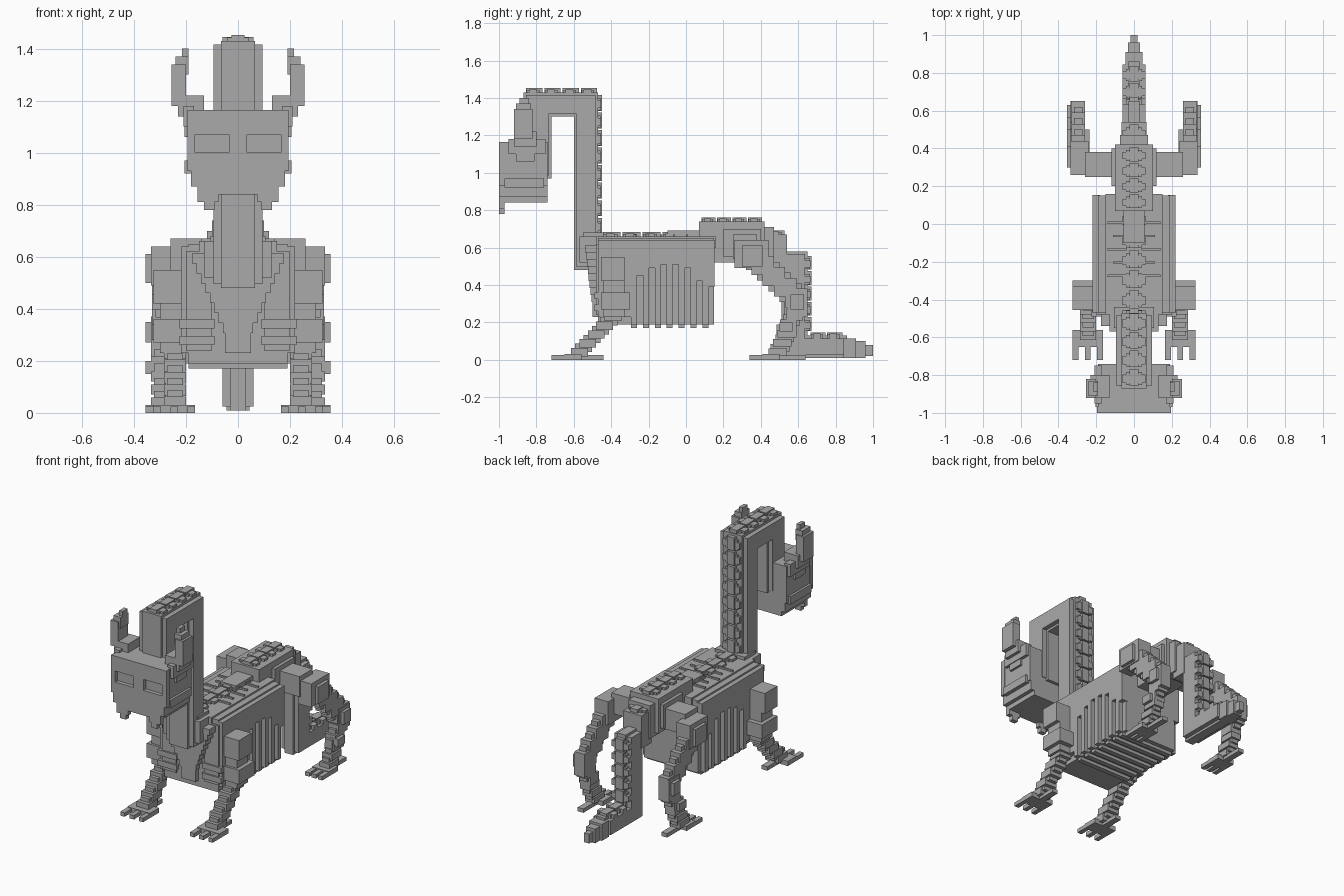
import bpy
import bmesh

default_cube = bpy.data.objects.get("Cube")
if default_cube:
    bpy.data.objects.remove(default_cube)

stone = bpy.data.materials.new("stone grey")
stone.use_nodes = True
grey = (.4, .4, .4, 1)
stone.diffuse_color = grey
stone.node_tree.nodes["Principled BSDF"].inputs["Base Color"].default_value = grey


def build(name, boxes):
    """One flat-shaded object made of axis-aligned boxes."""
    bm = bmesh.new()
    for box in boxes:
        verts = bmesh.ops.create_cube(bm, size=1)["verts"]
        for vert in verts:
            for axis, (low, high) in enumerate(box):
                vert.co[axis] = low if vert.co[axis] < 0 else high
    mesh = bpy.data.meshes.new(name)
    bm.to_mesh(mesh)
    bm.free()
    mesh.materials.append(stone)
    bpy.context.collection.objects.link(bpy.data.objects.new(name, mesh))


def middle(name, half, y, z):
    build(name, [((-half, half), y, z)])


def pair(name, x, y, z):
    build("left_" + name, [(x, y, z)])
    build("right_" + name, [((-x[1], -x[0]), y, z)])


def stepped(name, half, y, z, step=.015):
    """A central beam whose long edges are notched by one step."""
    inner_y, inner_z = [(low + step, high - step) for low, high in (y, z)]
    build(name, [((-half, half), inner_y, inner_z),
                 ((-half + step * 2, half - step * 2), y, z)])


def stairs(name, x, start, end, size, count):
    """Overlapping limb blocks stepping from start to end in the side plane."""
    boxes = []
    for i in range(count):
        t = i / (count - 1)
        inset = .012 * (i % 2)
        centre = [a + (b - a) * t for a, b in zip(start, end)]
        spans = [(c - s / 2, c + s / 2) for c, s in zip(centre, size)]
        boxes.append(((x[0] + inset, x[1] - inset), *spans))
    build("left_" + name, boxes)
    build("right_" + name, [((-b[0][1], -b[0][0]), b[1], b[2]) for b in boxes])


def vertebrae(name, start, end, surface, count, upright=False):
    """Row of wide and narrow bumps on a top face, or on a back face if upright."""
    boxes = []
    pitch = (end - start) / count
    for i in range(count):
        low = start + pitch * i
        for half, a, b, rise in ((.06, .2, .65, .015), (.042, .08, .78, .012),
                                 (.025, .05, .95, .022)):
            along = (low + pitch * a, low + pitch * b)
            out = (surface - .02, surface + rise)
            boxes.append(((-half, half), *((out, along) if upright else (along, out))))
    build(name, boxes)


# Rib cage: solid core, side walls with open slots, ribs crossing the belly
middle("torso_core", .19, (-.47, .15), (.19, .65))
middle("torso_top", .15, (-.48, .16), (.6, .66))
pair("shoulder_wall", (.18, .22), (-.47, -.295), (.23, .64))
slot_tops = (.45, .49, .51, .51, .49, .42, .39)
for i, top in enumerate(slot_tops):
    y = -.295 + i * .064
    pair(f"rib_{i}", (.18, .22), (y, y + .032), (.19, .64))
    pair(f"rib_gap_top_{i}", (.18, .22), (y + .032, y + .064), (top, .64))
    middle(f"belly_rib_{i}", .19, (y, y + .032), (.17, .2))

# Chest: stepped V plate, breast bone and raised side bars
for i in range(9):
    half = .04 + i * .017
    z = .27 + i * .038
    middle(f"chest_plate_{i}", half, (-.5 - i * .005, -.46), (z, z + .038))
middle("breast_bone", .05, (-.5, -.46), (.23, .32))
for z in (.26, .325):
    pair("chest_bar", (.09, .225), (-.49, -.46), (z, z + .035))
pair("chest_side", (.1, .2), (-.48, -.46), (.24, .62))

# Hooked neck
stepped("neck_column", .095, (-.6, -.47), (.48, 1.43))
stepped("neck_arch", .095, (-.87, -.47), (1.3, 1.43))
stepped("neck_drop", .095, (-.87, -.72), (.97, 1.43))
middle("neck_collar", .13, (-.57, -.44), (.52, .66))
middle("neck_collar_top", .105, (-.55, -.44), (.64, .68))
vertebrae("neck_back_spine", .67, 1.42, -.47, 8, upright=True)
vertebrae("neck_top_spine", -.86, -.47, 1.43, 4)

# Head with recessed eyes, jaw and fangs
middle("skull", .19, (-.975, -.74), (.93, 1.165))
middle("brow", .195, (-1, -.97), (1.07, 1.165))
middle("nose_bridge", .035, (-1, -.97), (.99, 1.08))
pair("eye_corner", (.165, .195), (-1, -.97), (.99, 1.08))
middle("cheeks", .195, (-1, -.97), (.93, 1))
middle("upper_jaw", .18, (-1, -.74), (.87, .94))
middle("lower_jaw", .155, (-1, -.74), (.84, .88))
pair("jaw_corner", (.075, .155), (-1, -.97), (.81, .85))
pair("fang", (.09, .13), (-1, -.97), (.78, .82))
pair("cheek_plate", (.17, .205), (-.97, -.76), (.92, .97))

# Ears and upright horns
pair("ear_base", (.17, .21), (-.95, -.75), (1.1, 1.18))
pair("ear_lower", (.17, .205), (-.91, -.81), (1.06, 1.12))
pair("horn_root", (.13, .23), (-.92, -.8), (1.14, 1.22))
pair("horn_middle", (.2, .255), (-.92, -.82), (1.18, 1.34))
pair("horn_upper", (.19, .24), (-.91, -.83), (1.3, 1.37))
pair("horn_tip", (.19, .215), (-.89, -.84), (1.36, 1.4))

# Back spine and raised rib ridges
vertebrae("back_spine", -.45, .08, .66, 5)
middle("rear_back_step", .055, (-.1, .1), (.64, .69))
for i, reach in enumerate((.14, .11, .14, .11, .14)):
    y = -.28 + i * .07
    pair("back_ridge", (.04, reach), (y, y + .012), (.65, .67))

# Pelvis and hips
middle("pelvis", .1, (.07, .42), (.52, .74))
middle("pelvis_side", .12, (.2, .4), (.55, .7))
vertebrae("pelvis_spine", .08, .41, .74, 4)
pair("hip_bar", (.08, .26), (.25, .38), (.54, .67))
pair("hip_joint", (.24, .335), (.26, .44), (.49, .64))
pair("hip_cap", (.3, .355), (.3, .41), (.5, .61))

# Hind legs
stairs("thigh", (.26, .33), (.35, .56), (.59, .33), (.12, .1), 9)
pair("knee", (.26, .335), (.54, .65), (.23, .37))
pair("knee_cap", (.3, .355), (.56, .63), (.27, .35))
stairs("hock", (.26, .335), (.58, .24), (.53, .16), (.09, .06), 4)
pair("hock_cap", (.29, .355), (.5, .57), (.15, .2))
stairs("ankle", (.265, .335), (.54, .14), (.49, .04), (.1, .04), 5)

# Front legs
pair("shoulder", (.21, .325), (-.455, -.33), (.42, .55))
pair("upper_arm", (.21, .3), (-.44, -.33), (.23, .52))
pair("elbow", (.21, .325), (-.455, -.3), (.27, .36))
stairs("forearm", (.2, .285), (-.39, .23), (-.57, .04), (.09, .045), 9)


def foot(name, centre, front, back, width):
    """Flat foot with a heel spur and three forward claws."""
    pair(name + "_sole", (centre - width / 2, centre + width / 2),
         (front + .07, front + .16), (0, .03))
    pair(name + "_heel", (centre - .02, centre + .02), (front + .14, back), (0, .025))
    for side in (-1, 0, 1):
        x = centre + side * (width / 2 - .015)
        pair(name + "_claw", (x - .015, x + .015), (front, front + .09), (0, .025))


foot("front_foot", .245, -.72, -.44, .16)
foot("hind_foot", .295, .34, .64, .12)

# Tail: down from the pelvis, then back along the ground
middle("tail_root", .075, (.38, .47), (.5, .71))
middle("tail_bend", .065, (.44, .54), (.46, .67))
stepped("tail_column", .06, (.51, .65), (.01, .58))
vertebrae("tail_column_spine", .15, .56, .65, 5, upright=True)
vertebrae("tail_bend_spine", .44, .53, .67, 1)
stepped("tail_ground", .06, (.51, .86), (.01, .13))
vertebrae("tail_ground_spine", .66, .84, .125, 2)
middle("tail_taper", .045, (.84, .91), (.01, .115))
middle("tail_narrow", .032, (.9, .96), (.01, .1))
middle("tail_tip", .018, (.95, 1), (.02, .08))
